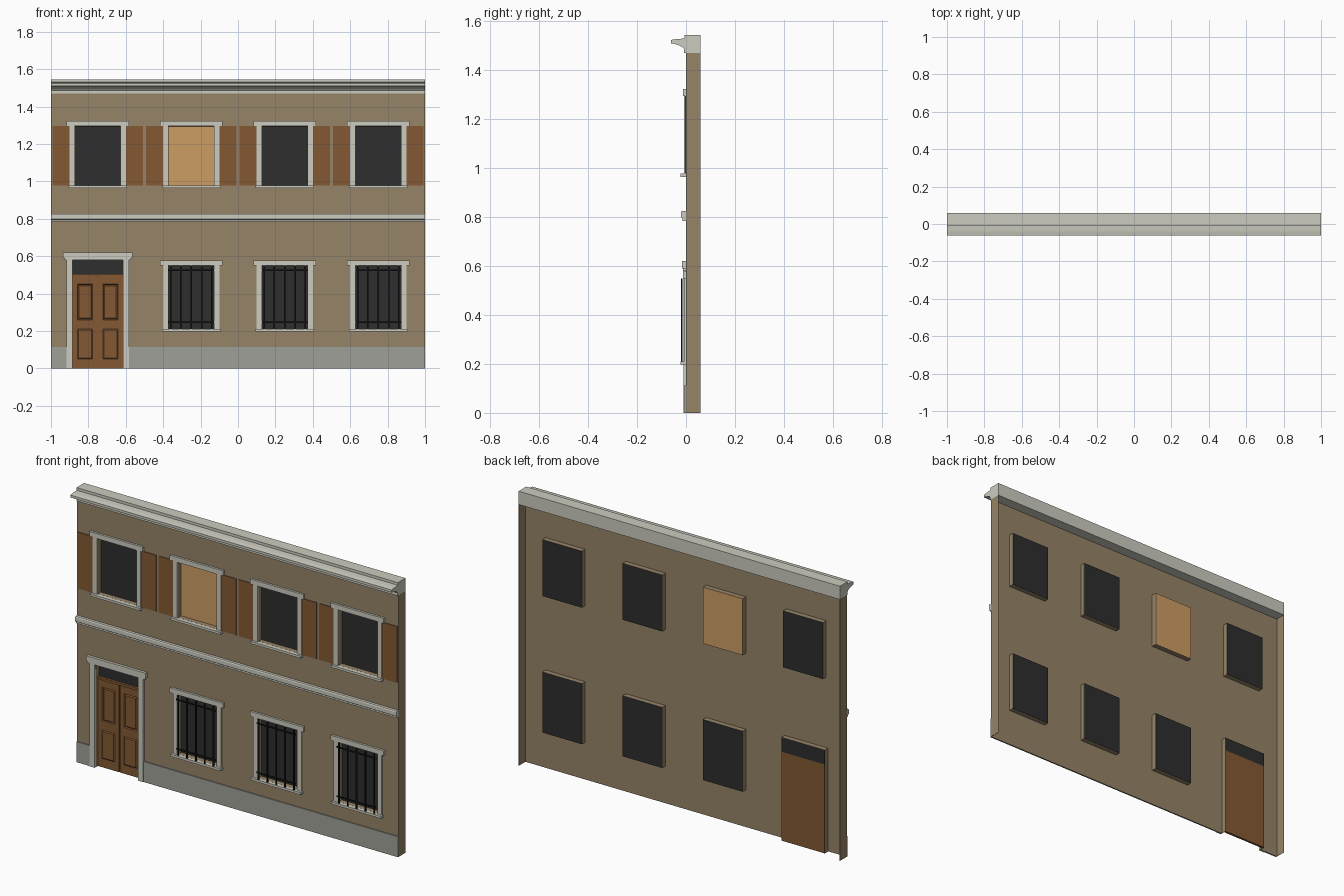
import bpy, bmesh

if "Cube" in bpy.data.objects:
    bpy.data.objects.remove(bpy.data.objects["Cube"], do_unlink=True)


def material(name, r, g, b):
    """Flat material from display values 0-255, stored as linear."""
    col = [((c / 255 + 0.055) / 1.055) ** 2.4 for c in (r, g, b)] + [1]
    m = bpy.data.materials.new(name)
    m.use_nodes = True
    m.diffuse_color = col
    m.node_tree.nodes["Principled BSDF"].inputs["Base Color"].default_value = col
    return m


WALL = material("tan plaster", 150, 132, 104)
TRIM = material("pale stone", 204, 204, 192)
PLINTH = material("grey stone", 160, 160, 152)
GLASS = material("dark glass", 46, 46, 46)
LIT = material("lit blind", 206, 157, 100)
WOOD = material("brown wood", 132, 89, 52)
IRON = material("black iron", 20, 20, 20)


def finish(name, bm, mat):
    mesh = bpy.data.meshes.new(name)
    bm.to_mesh(mesh)
    bm.free()
    mesh.materials.append(mat)
    ob = bpy.data.objects.new(name, mesh)
    bpy.context.collection.objects.link(ob)
    return ob


def box(name, mat, x0, x1, y0, y1, z0, z1):
    bm = bmesh.new()
    bmesh.ops.create_cube(bm, size=1)
    for v in bm.verts:
        v.co = (x1 if v.co.x > 0 else x0, y1 if v.co.y > 0 else y0,
                z1 if v.co.z > 0 else z0)
    return finish(name, bm, mat)


def moulding(name, mat, profile, x0=-1, x1=1):
    """Sweep a closed (y, z) profile along x."""
    bm = bmesh.new()
    face = bm.faces.new([bm.verts.new((x0, y, z)) for y, z in profile])
    out = bmesh.ops.extrude_face_region(bm, geom=[face])["geom"]
    for v in out:
        if isinstance(v, bmesh.types.BMVert):
            v.co.x = x1
    bmesh.ops.recalc_face_normals(bm, faces=bm.faces)
    return finish(name, bm, mat)


CENTRES = (-0.75, -0.25, 0.25, 0.75)
HALF = 0.123
DOOR_X, DOOR_HALF, DOOR_TOP = -0.75, 0.135, 0.58
WALL_TOP, REVEAL, RETURN = 1.47, 0.03, 0.06
UPPER, LOWER = (0.978, 1.295), (0.21, 0.55)

# Openings as (x0, x1, z0, z1)
holes = [(c - HALF, c + HALF, *UPPER) for c in CENTRES]
holes += [(c - HALF, c + HALF, *LOWER) for c in CENTRES[1:]]
holes.append((DOOR_X - DOOR_HALF, DOOR_X + DOOR_HALF, 0, DOOR_TOP))

# Thin wall shell with openings, reveals and end returns
xs = sorted({-1, 1} | {x for h in holes for x in h[:2]})
zs = sorted({0, WALL_TOP} | {z for h in holes for z in h[2:]})
bm = bmesh.new()
grid = [[bm.verts.new((x, 0, z)) for z in zs] for x in xs]
for i in range(len(xs) - 1):
    for j in range(len(zs) - 1):
        mx, mz = (xs[i] + xs[i + 1]) / 2, (zs[j] + zs[j + 1]) / 2
        if any(a < mx < b and c < mz < d for a, b, c, d in holes):
            continue
        bm.faces.new((grid[i][j], grid[i + 1][j], grid[i + 1][j + 1], grid[i][j + 1]))
bmesh.ops.delete(bm, geom=[v for v in bm.verts if not v.link_faces], context='VERTS')
rim = [e for e in bm.edges if e.is_boundary
       and not all(v.co.z == 0 for v in e.verts)
       and not all(v.co.z > WALL_TOP - 0.001 for v in e.verts)]
for v in bmesh.ops.extrude_edge_only(bm, edges=rim)["geom"]:
    if isinstance(v, bmesh.types.BMVert):
        v.co.y = RETURN if abs(v.co.x) > 0.999 else REVEAL
wall = finish("wall", bm, WALL)
shell = wall.modifiers.new("thickness", 'SOLIDIFY')
shell.thickness = 0.002
shell.offset = 0

# Roof cornice and string course
moulding("cornice", TRIM, [
    (0.06, 1.47), (0.06, 1.545), (-0.007, 1.545), (-0.007, 1.53), (-0.04, 1.528),
    (-0.062, 1.524), (-0.062, 1.51), (-0.048, 1.508), (-0.028, 1.502),
    (-0.014, 1.494), (-0.008, 1.487), (-0.008, 1.47)])
moulding("string_course", TRIM, [
    (0, 0.785), (0, 0.825), (-0.017, 0.825), (-0.02, 0.82), (-0.02, 0.798),
    (-0.014, 0.794), (-0.014, 0.785)])

# Plinth on both sides of the door
box("plinth_right", PLINTH, -1, -0.917, -0.007, 0, 0, 0.115)
box("plinth_left", PLINTH, -0.585, 1, -0.007, 0, 0, 0.115)


def window(tag, c, z0, z1, pane):
    box("pane_" + tag, pane, c - HALF, c + HALF, REVEAL - 0.004, REVEAL + 0.001, z0, z1)
    box("lintel_" + tag, TRIM, c - 0.166, c + 0.166, -0.013, 0, z1, z1 + 0.028)
    box("sill_" + tag, TRIM, c - 0.156, c + 0.156, -0.022, 0, z0 - 0.013, z0)
    for s in (-1, 1):
        a, b = sorted((c + s * HALF, c + s * 0.15))
        box("jamb_" + tag, TRIM, a, b, -0.008, 0, z0, z1)


for n, c in enumerate(CENTRES):
    # Upper window with open shutters
    window(f"upper_{n + 1}", c, *UPPER, LIT if n == 1 else GLASS)
    for s in (-1, 1):
        a, b = sorted((c + s * 0.151, c + s * 0.242))
        box("shutter", WOOD, a, b, -0.005, 0, *UPPER)
    if n == 0:
        continue
    # Lower window with iron grille
    z0, z1 = LOWER
    window(f"lower_{n + 1}", c, z0, z1, GLASS)
    for k in range(-2, 3):
        x = c + k * 0.055
        box("grille_bar", IRON, x - 0.004, x + 0.004, -0.02, -0.014, z0, z1)
    for z in (z0 + 0.038, z1 - 0.025):
        box("grille_rail", IRON, c - HALF, c + HALF, -0.019, -0.015, z - 0.004, z + 0.004)

# Door surround
for s in (-1, 1):
    a, b = sorted((DOOR_X + s * DOOR_HALF, DOOR_X + s * 0.167))
    box("door_jamb", TRIM, a, b, -0.01, 0, 0, DOOR_TOP)
box("door_lintel", TRIM, DOOR_X - 0.178, DOOR_X + 0.178, -0.012, 0, DOOR_TOP, 0.607)
box("door_lintel_cap", TRIM, DOOR_X - 0.186, DOOR_X + 0.186, -0.016, 0, 0.59, 0.62)

# Door: transom light, rail and two panelled leaves
box("transom_light", GLASS, DOOR_X - DOOR_HALF, DOOR_X + DOOR_HALF,
    REVEAL - 0.004, REVEAL + 0.001, 0.5, DOOR_TOP)
box("transom_rail", WOOD, DOOR_X - DOOR_HALF, DOOR_X + DOOR_HALF,
    0.012, REVEAL + 0.001, 0.492, 0.505)
box("door_back", WOOD, DOOR_X - DOOR_HALF, DOOR_X + DOOR_HALF,
    REVEAL - 0.004, REVEAL + 0.001, 0, 0.5)
for s in (-1, 1):
    mid = DOOR_X + s * 0.068
    bm = bmesh.new()
    cols = [mid - 0.065, mid - 0.04, mid + 0.04, mid + 0.065]
    rows = [0, 0.05, 0.21, 0.26, 0.45, 0.492]
    g = [[bm.verts.new((x, 0.018, z)) for z in rows] for x in cols]
    cells = {(i, j): bm.faces.new((g[i][j], g[i + 1][j], g[i + 1][j + 1], g[i][j + 1]))
             for i in range(3) for j in range(5)}
    for key in ((1, 1), (1, 3)):
        bmesh.ops.inset_individual(bm, faces=[cells[key]], thickness=0.005, depth=-0.006)
        bmesh.ops.inset_individual(bm, faces=[cells[key]], thickness=0.008, depth=0.004)
    edges = [e for e in bm.edges if e.is_boundary]
    for v in bmesh.ops.extrude_edge_only(bm, edges=edges)["geom"]:
        if isinstance(v, bmesh.types.BMVert):
            v.co.y = REVEAL - 0.003
    finish("door_leaf", bm, WOOD)
